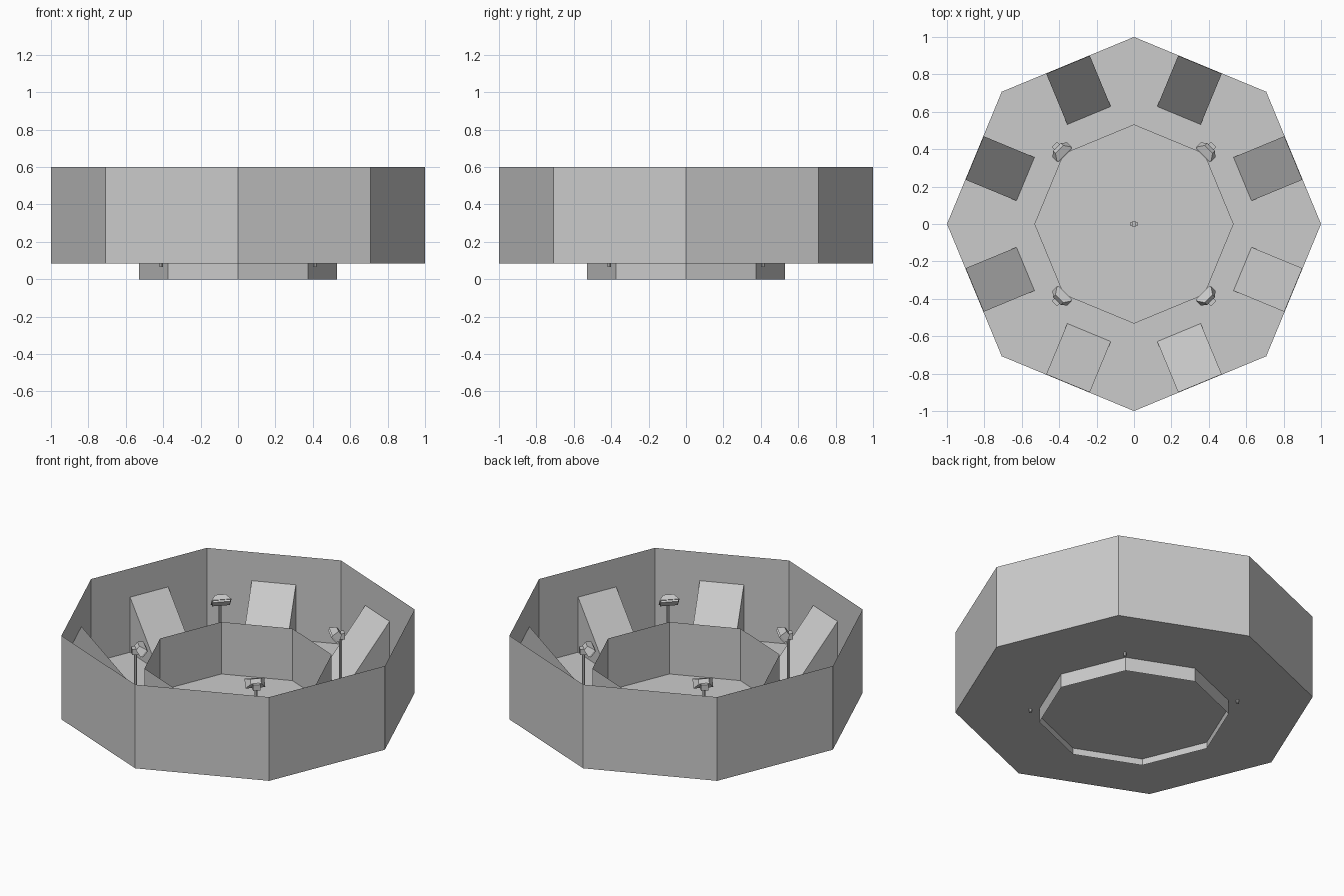
import bpy, bmesh, math
from mathutils import Matrix, Vector

if "Cube" in bpy.data.objects:
    bpy.data.objects.remove(bpy.data.objects["Cube"])

grey = bpy.data.materials.new("light grey")
grey.diffuse_color = (0.6, 0.6, 0.6, 1)
grey.use_nodes = True
grey.node_tree.nodes["Principled BSDF"].inputs["Base Color"].default_value = grey.diffuse_color


def make(name, bm):
    bmesh.ops.recalc_face_normals(bm, faces=bm.faces[:])
    me = bpy.data.meshes.new(name)
    bm.to_mesh(me)
    bm.free()
    me.materials.append(grey)
    ob = bpy.data.objects.new(name, me)
    bpy.context.collection.objects.link(ob)
    return ob


def octagon(bm, r, z):
    return [bm.verts.new((r * math.cos(k * math.pi / 4), r * math.sin(k * math.pi / 4), z))
            for k in range(8)]


def band(name, r1, z1, r2, z2):
    """Open eight-sided strip between two octagons."""
    bm = bmesh.new()
    a, b = octagon(bm, r1, z1), octagon(bm, r2, z2)
    for k in range(8):
        j = (k + 1) % 8
        bm.faces.new((a[k], a[j], b[j], b[k]))
    return make(name, bm)


def prism(bm, a, b):
    """Solid from two matching four-point loops."""
    a = [bm.verts.new(p) for p in a]
    b = [bm.verts.new(p) for p in b]
    bm.faces.new(a)
    bm.faces.new(b[::-1])
    for k in range(4):
        j = (k + 1) % 4
        bm.faces.new((a[k], b[k], b[j], a[j]))


def rect(x, w, h):
    return [Vector((x, s * w / 2, t * h / 2)) for s, t in ((-1, -1), (1, -1), (1, 1), (-1, 1))]


def box(bm, x, z, dx, dy, dz):
    m = Matrix.Translation((x, 0, z)) @ Matrix.Diagonal((dx, dy, dz, 1))
    bmesh.ops.create_cube(bm, size=1, matrix=m)


# thin walls and floors of the arena
FLOOR = 0.085
band("outer_wall", 1, FLOOR, 1, 0.6)
band("ring_floor", 0.53, FLOOR, 1, FLOOR)
band("inner_wall", 0.53, 0, 0.53, 0.36)
bm = bmesh.new()
bm.faces.new(octagon(bm, 0.53, 0.04))
make("pit_floor", bm)

# sloping wedges, one against the middle of each outer wall
R_IN, R_OUT, TOP = 0.628, 0.922, 0.425
for i in range(8):
    bm = bmesh.new()
    ends = []
    for y in (-0.126, 0.126):
        ends.append([bm.verts.new(p) for p in
                     ((R_IN, y, FLOOR), (R_OUT, y, FLOOR), (R_OUT, y, TOP))])
    a, b = ends
    bm.faces.new(a)
    bm.faces.new(b[::-1])
    for k in range(3):
        j = (k + 1) % 3
        bm.faces.new((a[k], b[k], b[j], a[j]))
    ob = make(f"ramp_{i + 1}", bm)
    ob.rotation_euler.z = math.radians(22.5 + 45 * i)

# floodlights on poles at the four diagonals
for i in range(4):
    bm = bmesh.new()
    # pole
    bmesh.ops.create_cone(bm, cap_ends=True, segments=8, radius1=0.009, radius2=0.009,
                          depth=0.405, matrix=Matrix.Translation((0.58, 0, 0.2675)))
    # bracket behind the head
    box(bm, 0.585, 0.475, 0.035, 0.04, 0.035)
    # flared head, tilted down towards the pit
    m = (Matrix.Translation((0.552, 0, 0.485)) @ Matrix.Rotation(math.pi, 4, 'Z')
         @ Matrix.Rotation(math.radians(38), 4, 'Y'))
    prism(bm, [m @ p for p in rect(-0.027, 0.06, 0.03)],
          [m @ p for p in rect(0.012, 0.112, 0.056)])
    # lens rim
    prism(bm, [m @ p for p in rect(0.012, 0.1, 0.046)],
          [m @ p for p in rect(0.024, 0.1, 0.046)])
    ob = make(f"floodlight_{i + 1}", bm)
    ob.rotation_euler.z = math.radians(45 + 90 * i)

# small fitting in the middle of the pit
bm = bmesh.new()
box(bm, 0, 0.048, 0.042, 0.014, 0.016)
box(bm, 0, 0.055, 0.02, 0.026, 0.03)
make("centre_fitting", bm)
